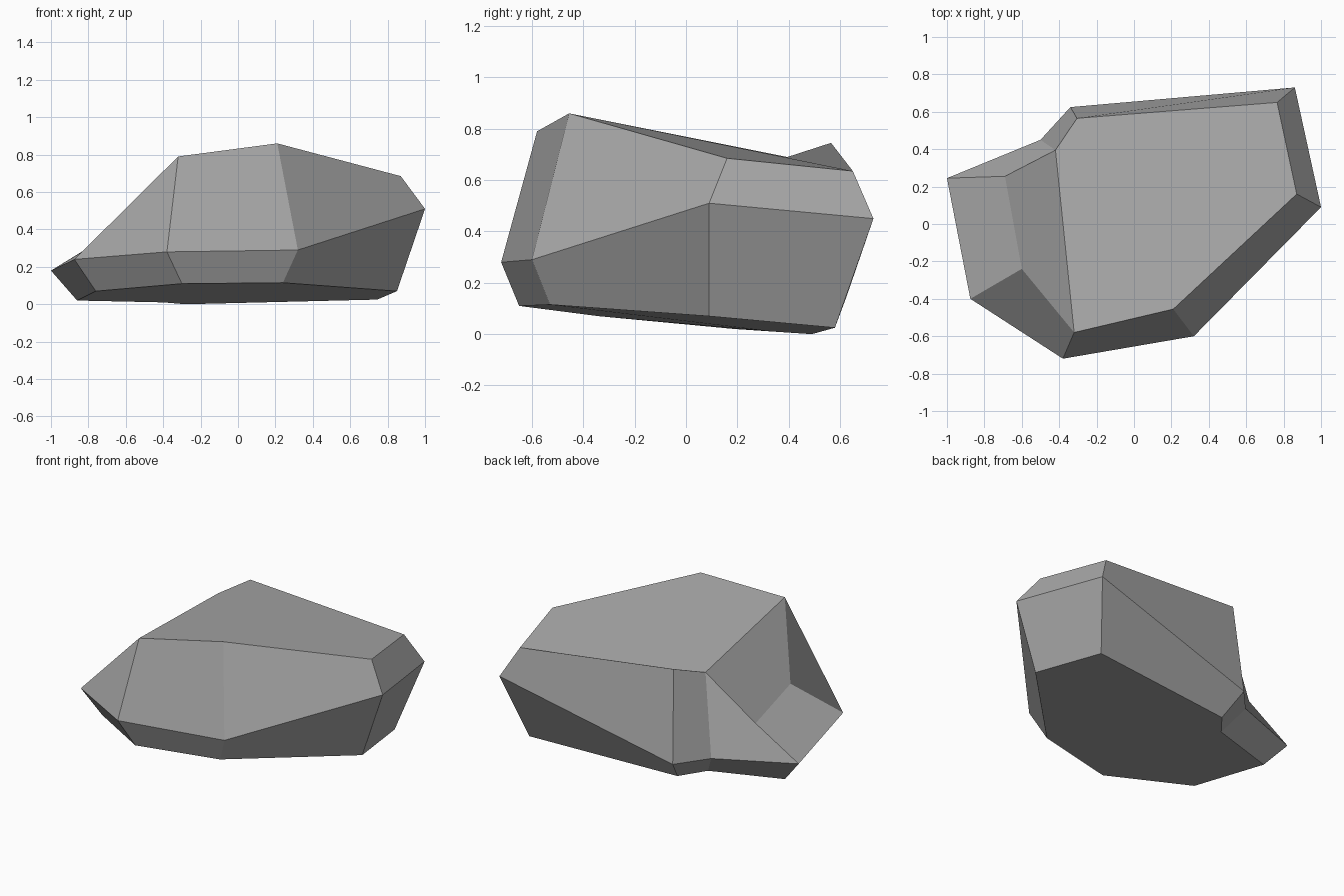
import bpy
import bmesh

default_cube = bpy.data.objects.get("Cube")
if default_cube:
    bpy.data.objects.remove(default_cube, do_unlink=True)


def make_material(name, color):
    material = bpy.data.materials.new(name)
    material.use_nodes = True
    material.diffuse_color = color
    shader = material.node_tree.nodes["Principled BSDF"]
    shader.inputs["Base Color"].default_value = color
    shader.inputs["Roughness"].default_value = 1.0
    return material


def add_ring(mesh, points):
    return [mesh.verts.new(point) for point in points]


def bridge_rings(mesh, lower, upper):
    """Join two rings of equal length with a band of flat faces."""
    count = len(lower)
    for index in range(count):
        following = (index + 1) % count
        mesh.faces.new((lower[index], lower[following],
                        upper[following], upper[index]))


# Cross-section rings, each running counter-clockwise from the low ledge
base_points = [(-.86, .19, .02), (-.76, -.34, .07), (-.3, -.65, .11),
               (.24, -.53, .115), (.85, .09, .07), (.745, .58, .025),
               (-.28, .49, 0), (-.4, .34, .01)]
waist_points = [(-1, .245, .18), (-.875, -.4, .24), (-.38, -.72, .28),
                (.32, -.6, .29), (1, .09, .51), (.86, .73, .45),
                (-.34, .625, .145), (-.5, .45, .16)]
crown_points = [(-.69, .255, .37), (-.6, -.24, .42), (-.32, -.58, .79),
                (.21, -.455, .86), (.87, .16, .685), (.765, .65, .635),
                (-.305, .565, .745), (-.42, .395, .69)]

rock_mesh = bmesh.new()
base = add_ring(rock_mesh, base_points)
waist = add_ring(rock_mesh, waist_points)
crown = add_ring(rock_mesh, crown_points)

# Underside and chipped sides
rock_mesh.faces.new(list(reversed(base)))
bridge_rings(rock_mesh, base, waist)
bridge_rings(rock_mesh, waist, crown)

# Steep shoulder above the ledge, then the broad sloping top
ledge_back, ledge_front, *top = crown
rock_mesh.faces.new((ledge_back, ledge_front, top[0], top[-1]))
rock_mesh.faces.new(top)

bmesh.ops.recalc_face_normals(rock_mesh, faces=rock_mesh.faces)
rock_data = bpy.data.meshes.new("rock")
rock_mesh.to_mesh(rock_data)
rock_mesh.free()

rock_data.materials.append(make_material("stone grey", (.4, .4, .4, 1)))
rock = bpy.data.objects.new("rock", rock_data)
bpy.context.collection.objects.link(rock)
